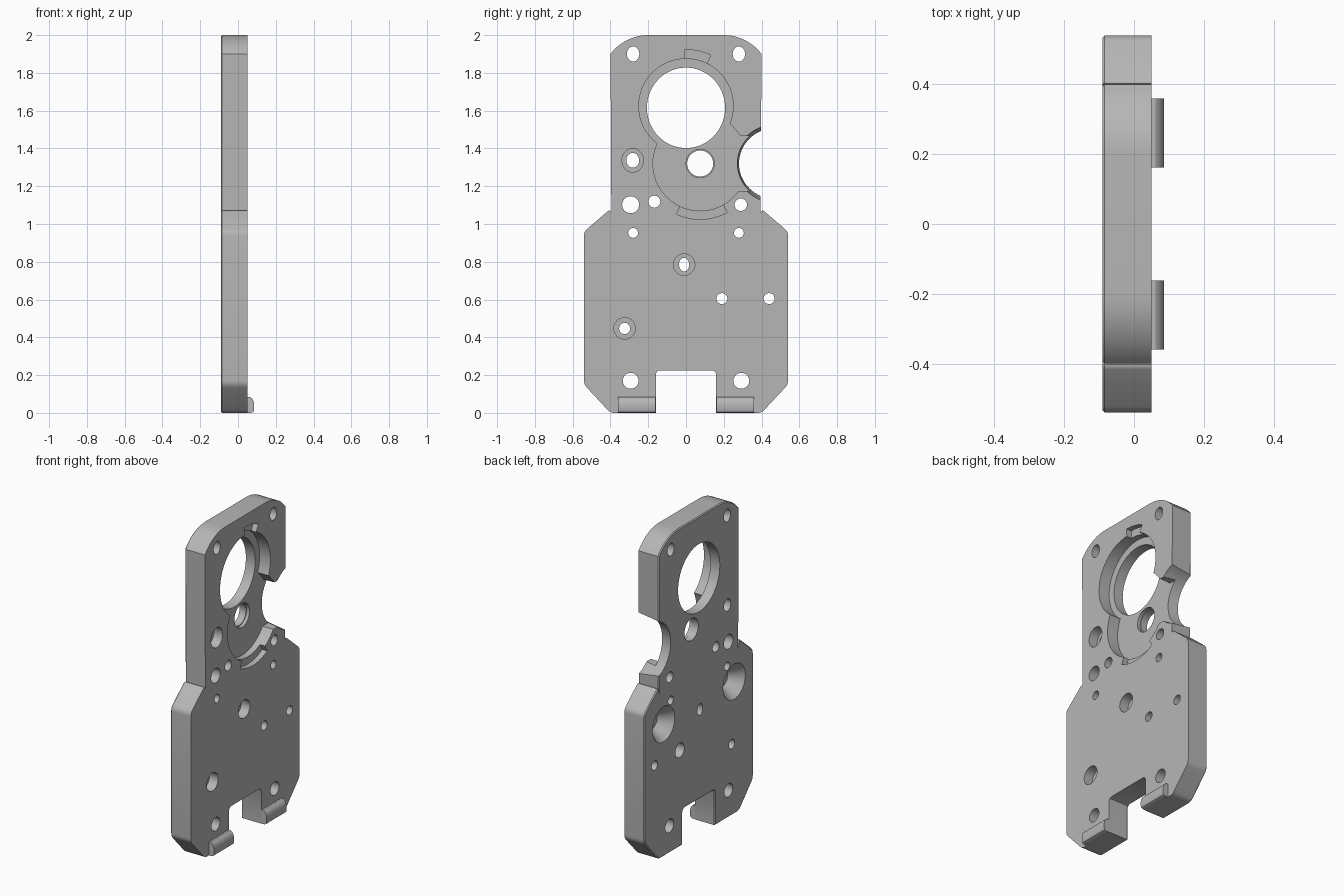
import bpy, bmesh
from math import sin, cos, radians, pi
from mathutils import Vector

if "Cube" in bpy.data.objects:
    bpy.data.objects.remove(bpy.data.objects["Cube"])

BACK, FACE, FLOOR = -0.09, 0.05, -0.025

grey = bpy.data.materials.new("machined grey")
grey.use_nodes = True
grey.diffuse_color = (0.47, 0.47, 0.47, 1)
grey.node_tree.nodes["Principled BSDF"].inputs["Base Color"].default_value = grey.diffuse_color


def arc(y, z, r, a0, a1, n=16):
    """Points (y, z) along an arc, angles in degrees."""
    angles = [radians(a0 + (a1 - a0) * i / n) for i in range(n + 1)]
    return [(y + r * cos(a), z + r * sin(a)) for a in angles]


def oval(y, z, ry, rz=None, n=32):
    rz = rz or ry
    return [(y + ry * cos(2 * pi * i / n), z + rz * sin(2 * pi * i / n)) for i in range(n)]


def rounded(points, r):
    """Replace each corner by a short quadratic curve."""
    out = []
    for i, p in enumerate(points):
        p = Vector(p)
        a = p + (Vector(points[i - 1]) - p).normalized() * r
        b = p + (Vector(points[(i + 1) % len(points)]) - p).normalized() * r
        for k in range(5):
            t = k / 4
            out.append(tuple(a * (1 - t) ** 2 + p * 2 * t * (1 - t) + b * t * t))
    return out


def prism(name, points, x0, x1, end_points=None, rim=0):
    """Solid between a profile at x0 and another (or the same) at x1."""
    bm = bmesh.new()
    a = [bm.verts.new((x0, y, z)) for y, z in points]
    b = [bm.verts.new((x1, y, z)) for y, z in end_points or points]
    cap = bm.faces.new(a)
    bm.faces.new(b[::-1])
    for i in range(len(a)):
        bm.faces.new((a[i - 1], b[i - 1], b[i], a[i]))
    bmesh.ops.recalc_face_normals(bm, faces=bm.faces)
    if rim:
        bmesh.ops.bevel(bm, geom=list(cap.edges), offset=rim, segments=1, affect='EDGES')
    mesh = bpy.data.meshes.new(name)
    bm.to_mesh(mesh)
    bm.free()
    mesh.materials.append(grey)
    obj = bpy.data.objects.new(name, mesh)
    bpy.context.collection.objects.link(obj)
    return obj


def cut(points, x0, x1, end_points=None):
    """Remove a prism from the plate."""
    cutter = prism("cutter", points, x0, x1, end_points)
    cutter.hide_render = True
    mod = plate.modifiers.new("cut", 'BOOLEAN')
    mod.operation, mod.solver, mod.object = 'DIFFERENCE', 'EXACT', cutter
    bpy.context.view_layer.objects.active = plate
    bpy.ops.object.modifier_apply(modifier=mod.name)
    bpy.data.objects.remove(cutter)


def hole(y, z, ry, rz=None):
    cut(oval(y, z, ry, rz), BACK - 0.1, FACE + 0.1)


# Plate outline: shouldered sides, large top corners, slot in the foot
side = rounded([(0.16, 0), (0.40, 0), (0.54, 0.15), (0.54, 0.96), (0.40, 1.08)], 0.022)
slot_corner = [(0.16, 0.205), (0.154, 0.219), (0.14, 0.225)]
half = slot_corner[::-1] + side[5:] + arc(0.2, 1.75, 0.25, 37, 90, 10)
half.insert(3, (0.16, 0))
outline = half + [(-y, z) for y, z in reversed(half)]
plate = prism("mounting_plate", outline, BACK, FACE, rim=0.006)

# Stepped pocket on the face: two round recesses opening toward the side notch
cut(oval(0, 1.625, 0.25, n=64), FLOOR, FACE + 0.1)
cut(oval(0.075, 1.32, 0.25, n=64), FLOOR, FACE + 0.1)
cut([(0, 1.5), (0.235, 1.53), (0.29, 1.465), (0.36, 1.465), (0.36, 1.175), (0.1, 1.175)],
    FLOOR, FACE + 0.1)

# Shallow curved tabs at the pocket rim
for y, z, r, a0, a1 in ((0, 1.625, 0.298, 64, 91), (0.075, 1.32, 0.295, -115, -61)):
    cut(arc(y, z, r, a0, a1) + arc(y, z, 0.22, a1, a0), FACE - 0.035, FACE + 0.1)

# Side notch, slightly tapered
cut(oval(0.466, 1.32, 0.184, n=64), BACK - 0.01, FACE + 0.01, oval(0.466, 1.32, 0.206, n=64))

# Main bore and shaft hole
cut(oval(0, 1.615, 0.207, 0.213, n=64), BACK - 0.1, FACE + 0.1)
cut(oval(0.075, 1.32, 0.075), FLOOR - 0.02, FACE + 0.1)
hole(0.075, 1.32, 0.069)

# Mirrored fixing holes
for s in (-1, 1):
    hole(s * 0.28, 1.9, 0.033, 0.04)
    hole(s * 0.28, 0.953, 0.026)
    hole(s * 0.293, 0.17, 0.042)

# Single holes
hole(-0.293, 1.102, 0.045)
hole(0.29, 1.102, 0.033)
hole(-0.168, 1.118, 0.032)

# Holes counterbored from the face
for y, z, ry, rz in ((-0.282, 1.337, 0.034, 0.039), (-0.01, 0.785, 0.027, 0.036),
                     (-0.325, 0.447, 0.029, 0.03)):
    cut(oval(y, z, 0.057, 0.063 if z > 1 else 0.057), FACE - 0.06, FACE + 0.1)
    hole(y, z, ry, rz)

# Holes counterbored from the back
for y in (0.19, 0.44):
    hole(y, 0.605, 0.029)
    if y < 0.3:
        cut(oval(y, 0.605, 0.045), BACK - 0.1, BACK + 0.06)

# Blind conical recesses on the back
for s in (-1, 1):
    cut(oval(s * 0.35, 0.83, 0.114), BACK - 0.005, BACK + 0.08, oval(s * 0.35, 0.83, 0.05))


# Foot lips: rounded bar profile in (x, z) swept along y
def lip(name, y0, y1):
    profile = [(FACE - 0.01, 0), (0.07, 0), (0.082, 0.006), (0.086, 0.02), (0.086, 0.045),
               (0.082, 0.063), (0.074, 0.077), (0.062, 0.085), (FACE - 0.01, 0.085)]
    bm = bmesh.new()
    face = bm.faces.new([bm.verts.new((x, y0, z)) for x, z in profile])
    swept = bmesh.ops.extrude_face_region(bm, geom=[face])["geom"]
    bmesh.ops.translate(bm, vec=(0, y1 - y0, 0),
                        verts=[g for g in swept if isinstance(g, bmesh.types.BMVert)])
    bmesh.ops.recalc_face_normals(bm, faces=bm.faces)
    mesh = bpy.data.meshes.new(name)
    bm.to_mesh(mesh)
    bm.free()
    mesh.materials.append(grey)
    obj = bpy.data.objects.new(name, mesh)
    bpy.context.collection.objects.link(obj)
    return obj


parts = [plate, lip("left_foot_lip", 0.162, 0.36), lip("right_foot_lip", -0.36, -0.162)]

# Smooth the round walls, keep the machined edges sharp
bpy.ops.object.select_all(action='DESELECT')
for part in parts:
    part.select_set(True)
bpy.context.view_layer.objects.active = plate
bpy.ops.object.shade_smooth_by_angle(angle=radians(30))
